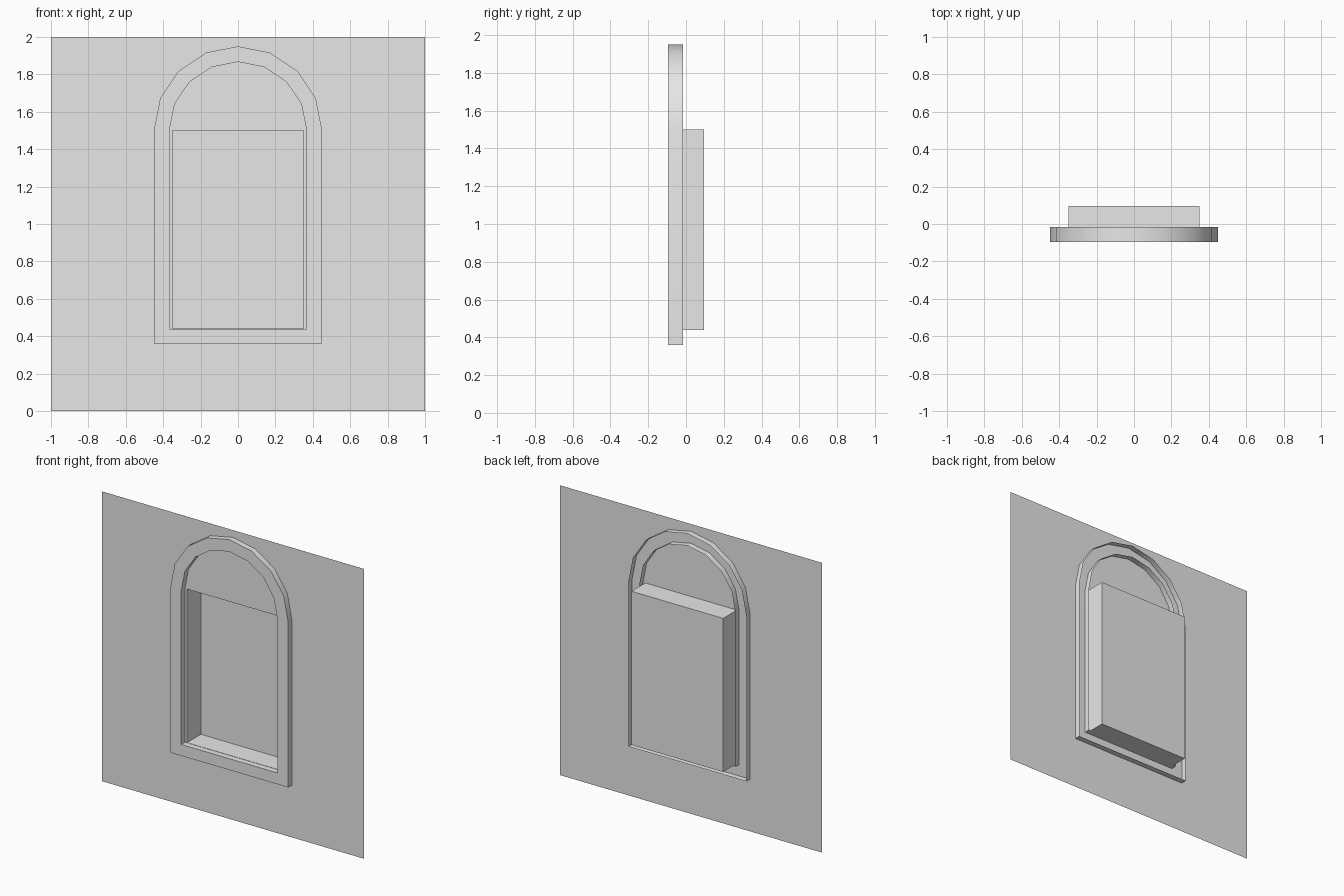
import bpy, bmesh, math

cube = bpy.data.objects.get("Cube")
if cube:
    bpy.data.objects.remove(cube)

WALL_Y = -0.055      # wall plane
FRAME_HALF = 0.04    # frame reaches this far either side of the wall
BACK_Y = 0.095       # back of the niche
SPRING = 1.5         # height where the arch begins
NICHE_X, NICHE_Z = 0.35, 0.44

grey = bpy.data.materials.new("plain grey")
grey.use_nodes = True
grey.diffuse_color = (0.8, 0.8, 0.8, 1)
grey.node_tree.nodes["Principled BSDF"].inputs["Base Color"].default_value = (0.8, 0.8, 0.8, 1)


def finish(name, bm):
    mesh = bpy.data.meshes.new(name)
    bm.to_mesh(mesh)
    bm.free()
    mesh.materials.append(grey)
    obj = bpy.data.objects.new(name, mesh)
    bpy.context.collection.objects.link(obj)
    return obj


def loop(bm, points, y):
    return [bm.verts.new((x, y, z)) for x, z in points]


def bridge(bm, a, b):
    """Join two closed loops with a band of quads."""
    n = len(a)
    for i in range(n):
        j = (i + 1) % n
        bm.faces.new((a[i], a[j], b[j], b[i]))


def rectangle(half, bottom, top):
    return [(-half, bottom), (half, bottom), (half, top), (-half, top)]


def arch(radius, bottom, steps=8):
    pts = [(-radius, bottom), (radius, bottom)]
    for i in range(steps + 1):
        a = math.pi * i / steps
        pts.append((radius * math.cos(a), SPRING + radius * math.sin(a)))
    return pts


# Wall sheet with a rectangular opening
bm = bmesh.new()
bridge(bm, loop(bm, rectangle(1, 0, 2), WALL_Y),
       loop(bm, rectangle(NICHE_X, NICHE_Z, SPRING), WALL_Y))
finish("wall", bm)

# Recessed niche, open at the front
bm = bmesh.new()
rect = rectangle(NICHE_X, NICHE_Z, SPRING)
front, back = loop(bm, rect, WALL_Y), loop(bm, rect, BACK_Y)
bridge(bm, back, front)
bm.faces.new(back)
finish("niche", bm)

# Arched frame: front ring with outer and inner skirts, open at the back
bm = bmesh.new()
outer, inner = arch(0.45, 0.36), arch(0.367, NICHE_Z - 0.002)
y0, y1 = WALL_Y - FRAME_HALF, WALL_Y + FRAME_HALF
outer_front, inner_front = loop(bm, outer, y0), loop(bm, inner, y0)
bridge(bm, outer_front, inner_front)
bridge(bm, loop(bm, outer, y1), outer_front)
bridge(bm, inner_front, loop(bm, inner, y1))
frame = finish("arched_frame", bm)

bpy.ops.object.select_all(action='DESELECT')
frame.select_set(True)
bpy.context.view_layer.objects.active = frame
bpy.ops.object.shade_smooth_by_angle(angle=math.radians(30))
